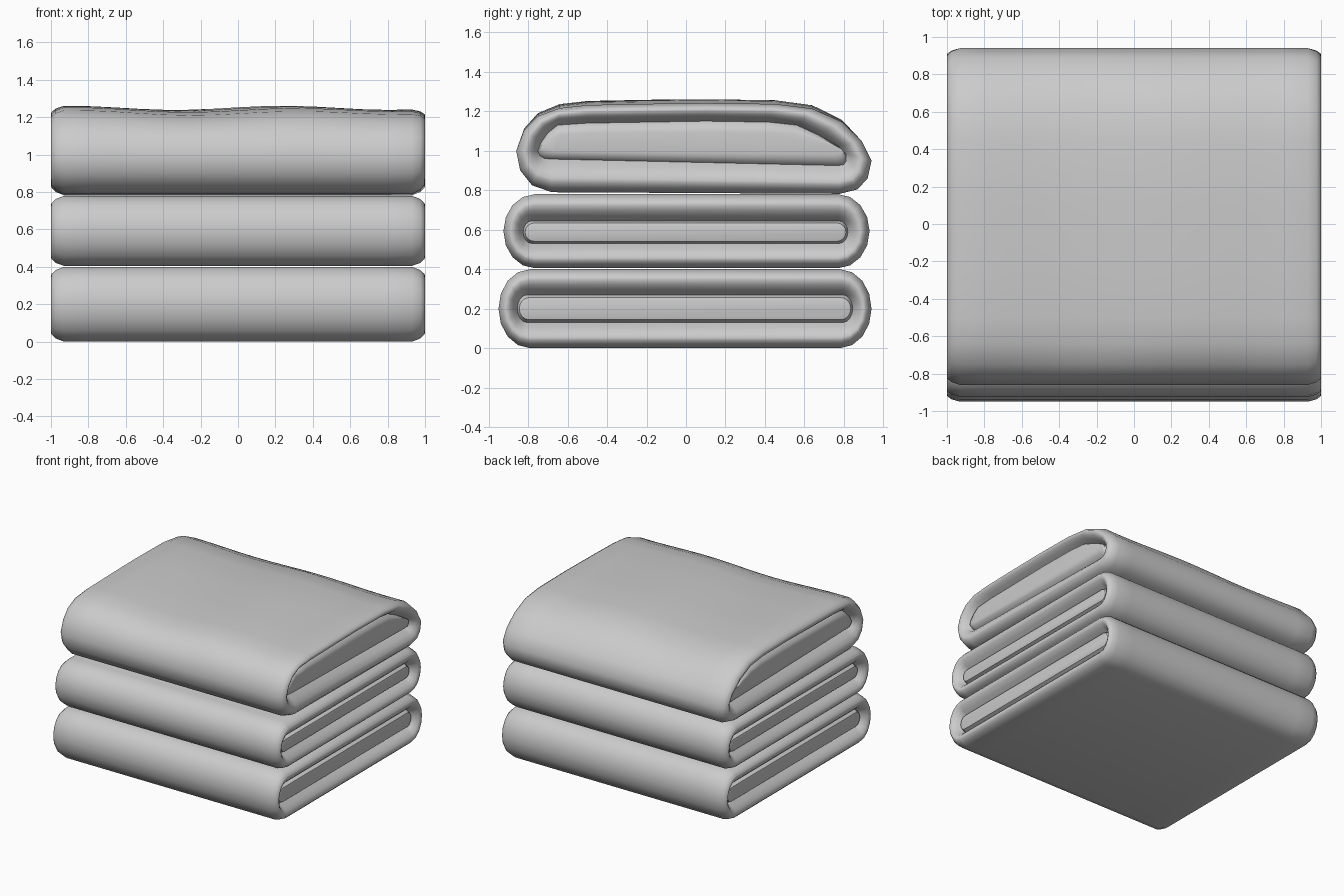
import bpy, bmesh
from math import sin, cos, pi, radians

if "Cube" in bpy.data.objects:
    bpy.data.objects.remove(bpy.data.objects["Cube"])


def stadium(y0, y1, z0, z1, rx, n=8):
    # closed outline in the YZ plane with two elliptical ends
    zc, rz = (z0 + z1) / 2, (z1 - z0) / 2
    pts = []
    for i in range(n + 1):
        a = -pi / 2 + pi * i / n
        pts.append((y1 - rx + rx * cos(a), zc + rz * sin(a)))
    for i in range(n + 1):
        a = pi / 2 + pi * i / n
        pts.append((y0 + rx + rx * cos(a), zc + rz * sin(a)))
    return pts


def towel(name, outer, inner, wave=None):
    zc = (min(p[1] for p in inner) + max(p[1] for p in inner)) / 2

    def blend(t):
        # 0..1 goes from outer skin to the crease, 1..2 continues into the core
        if t <= 1:
            return [(a[0] + (b[0] - a[0]) * t, a[1] + (b[1] - a[1]) * t)
                    for a, b in zip(outer, inner)]
        k = t - 1
        return [(y * (1 - 0.06 * k), z + (zc - z) * k) for y, z in inner]

    rim = [(0.96, 1.5), (0.955, 1.2), (0.925, 1.0), (0.965, 0.8),
           (0.99, 0.6), (1.0, 0.42), (0.998, 0.3), (0.975, 0.13), (0.93, 0.0)]
    cols = 14
    rings = [(-x, t) for x, t in rim]
    rings += [(-0.93 + 1.86 * i / cols, 0) for i in range(1, cols)]
    rings += rim[::-1]

    bm = bmesh.new()
    loops = []
    for x, t in rings:
        row = []
        for y, z in blend(t):
            if wave:
                z += wave(x, y, z) * max(0, 1 - t)
            row.append(bm.verts.new((x, y, z)))
        loops.append(row)
    n = len(outer)
    for a, b in zip(loops, loops[1:]):
        for i in range(n):
            j = (i + 1) % n
            bm.faces.new((a[i], a[j], b[j], b[i]))
    bm.faces.new(loops[0])
    bm.faces.new(loops[-1])
    bmesh.ops.recalc_face_normals(bm, faces=bm.faces)
    me = bpy.data.meshes.new(name)
    bm.to_mesh(me)
    bm.free()
    ob = bpy.data.objects.new(name, me)
    bpy.context.collection.objects.link(ob)
    bpy.ops.object.select_all(action='DESELECT')
    ob.select_set(True)
    bpy.context.view_layer.objects.active = ob
    bpy.ops.object.shade_smooth_by_angle(angle=radians(50))


# two flat folded towels
towel("bottom_towel", stadium(-0.95, 0.94, 0.0, 0.40, 0.16),
      stadium(-0.855, 0.845, 0.13, 0.27, 0.05))
towel("middle_towel", stadium(-0.925, 0.93, 0.405, 0.78, 0.16),
      stadium(-0.825, 0.82, 0.53, 0.645, 0.045))

# puffier top towel with a sloping, slightly rumpled upper face
top_outer = [(-0.86, 1.0), (-0.82, 1.11), (-0.75, 1.185), (-0.64, 1.228),
             (-0.5, 1.243), (-0.2, 1.248), (0.1, 1.25), (0.45, 1.245),
             (0.64, 1.22), (0.79, 1.15), (0.89, 1.05), (0.94, 0.95),
             (0.92, 0.86), (0.87, 0.805), (0.78, 0.782),
             (-0.68, 0.79), (-0.78, 0.825), (-0.84, 0.9)]
top_inner = [(-0.75, 1.0), (-0.735, 1.04), (-0.70, 1.09), (-0.65, 1.13),
             (-0.5, 1.14), (-0.2, 1.145), (0.1, 1.15), (0.42, 1.145),
             (0.56, 1.13), (0.67, 1.08), (0.77, 1.025), (0.81, 0.985),
             (0.812, 0.95), (0.80, 0.93), (0.77, 0.925),
             (-0.69, 0.958), (-0.72, 0.962), (-0.74, 0.975)]


def rumple(x, y, z):
    f = max(0, min(1, (z - 1.05) / 0.18))
    return f * (0.011 * cos(2 * pi * (x + 0.9) / 1.15 + 0.5 * y)
                - 0.012 * cos(1.5 * x) * max(0, -y))


towel("top_towel", top_outer, top_inner, rumple)
